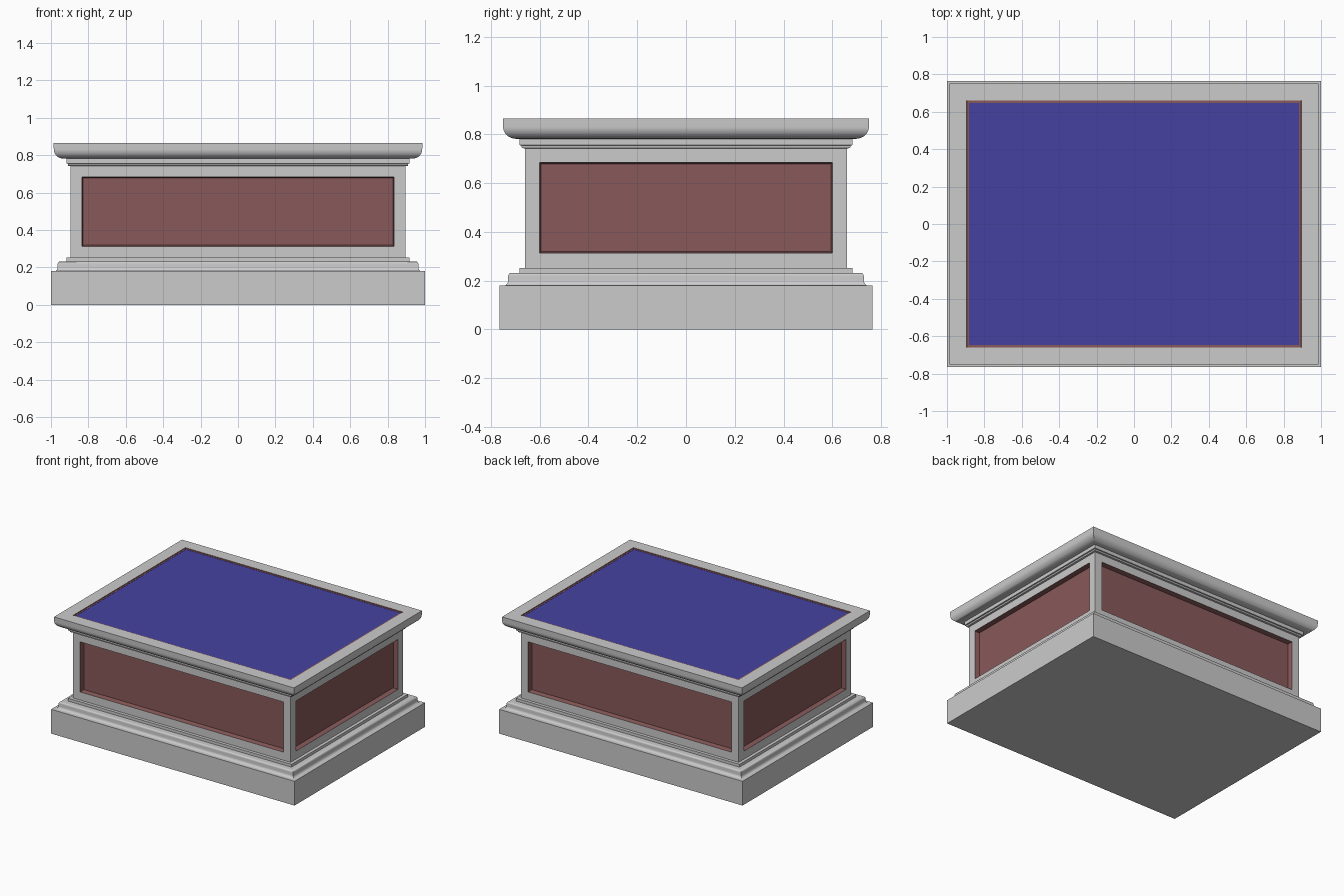
import bpy, bmesh, math

if "Cube" in bpy.data.objects:
    bpy.data.objects.remove(bpy.data.objects["Cube"])

HX, HY = 1.0, 0.765          # half size of the footprint


def material(name, rgb):
    m = bpy.data.materials.new(name)
    m.diffuse_color = (*rgb, 1)
    m.use_nodes = True
    m.node_tree.nodes["Principled BSDF"].inputs["Base Color"].default_value = m.diffuse_color
    return m


red = material("dark_red", (0.25, 0.10, 0.10))
blue = material("deep_blue", (0.06, 0.055, 0.35))


def finish(bm, name, mats=()):
    me = bpy.data.meshes.new(name)
    bm.to_mesh(me)
    bm.free()
    ob = bpy.data.objects.new(name, me)
    bpy.context.collection.objects.link(ob)
    for m in mats:
        me.materials.append(m)
    bpy.ops.object.select_all(action='DESELECT')
    bpy.context.view_layer.objects.active = ob
    ob.select_set(True)
    bpy.ops.object.shade_smooth_by_angle(angle=math.radians(35))
    return ob


def sweep(profile, bottom=False, top=False):
    """Rectangular rings from (inset, z) points, bridged upwards."""
    bm = bmesh.new()
    rings = []
    for d, z in profile:
        x, y = HX - d, HY - d
        rings.append([bm.verts.new((sx * x, sy * y, z))
                      for sx, sy in ((-1, -1), (1, -1), (1, 1), (-1, 1))])
    for a, b in zip(rings, rings[1:]):
        for i in range(4):
            j = (i + 1) % 4
            bm.faces.new((a[i], a[j], b[j], b[i]))
    if bottom:
        bm.faces.new(rings[0][::-1])
    if top:
        bm.faces.new(rings[-1])
    bm.normal_update()
    return bm


def arc(cd, cz, rd, rz, a0, a1, n):
    return [(cd + rd * math.cos(math.radians(a0 + (a1 - a0) * i / n)),
             cz + rz * math.sin(math.radians(a0 + (a1 - a0) * i / n)))
            for i in range(n + 1)]


# Plain base block
finish(sweep([(0, 0), (0, 0.18), (0.02, 0.18)], bottom=True), "base_block")

# Stepped moulding above the base: hollow, round, fillet
hollow = arc(0.018, 0.202, 0.018, 0.022, -90, 0, 6)
nose = arc(0.050, 0.220, 0.014, 0.012, 180, 90, 6)
finish(sweep(hollow + nose + [(0.082, 0.232), (0.082, 0.253), (0.105, 0.253)]),
       "base_moulding")

# Body with a recessed red panel on each side
bm = sweep([(0.105, 0.253), (0.105, 0.745)])
sides = bm.faces[:]
bmesh.ops.inset_individual(bm, faces=sides, thickness=0.06, use_even_offset=True)
rim = bmesh.ops.inset_individual(bm, faces=sides, thickness=0.006,
                                 depth=-0.035, use_even_offset=True)
body = finish(bm, "panelled_body", (material("stone_grey", (0.8, 0.8, 0.8)), red))
for p in body.data.polygons:
    # recess walls and panels lie inside the frame faces
    c = p.center
    if max(abs(c.x) - (HX - 0.105), abs(c.y) - (HY - 0.105)) < -0.004:
        p.material_index = 1

# Cornice: small bed moulding, large quarter round and flat rim
bed = [(0.105, 0.742), (0.092, 0.744), (0.090, 0.754), (0.082, 0.756), (0.082, 0.782)]
ovolo = arc(0.068, 0.832, 0.053, 0.050, -90, -180, 12)
finish(sweep(bed + ovolo + [(0.014, 0.865), (0.105, 0.865)]), "cornice")

# Thin red border and blue top panel
finish(sweep([(0.105, 0.865), (0.106, 0.861), (0.118, 0.861)]), "top_border", (red,))
finish(sweep([(0.118, 0.861), (0.1185, 0.860)], top=True), "top_panel", (blue,))
